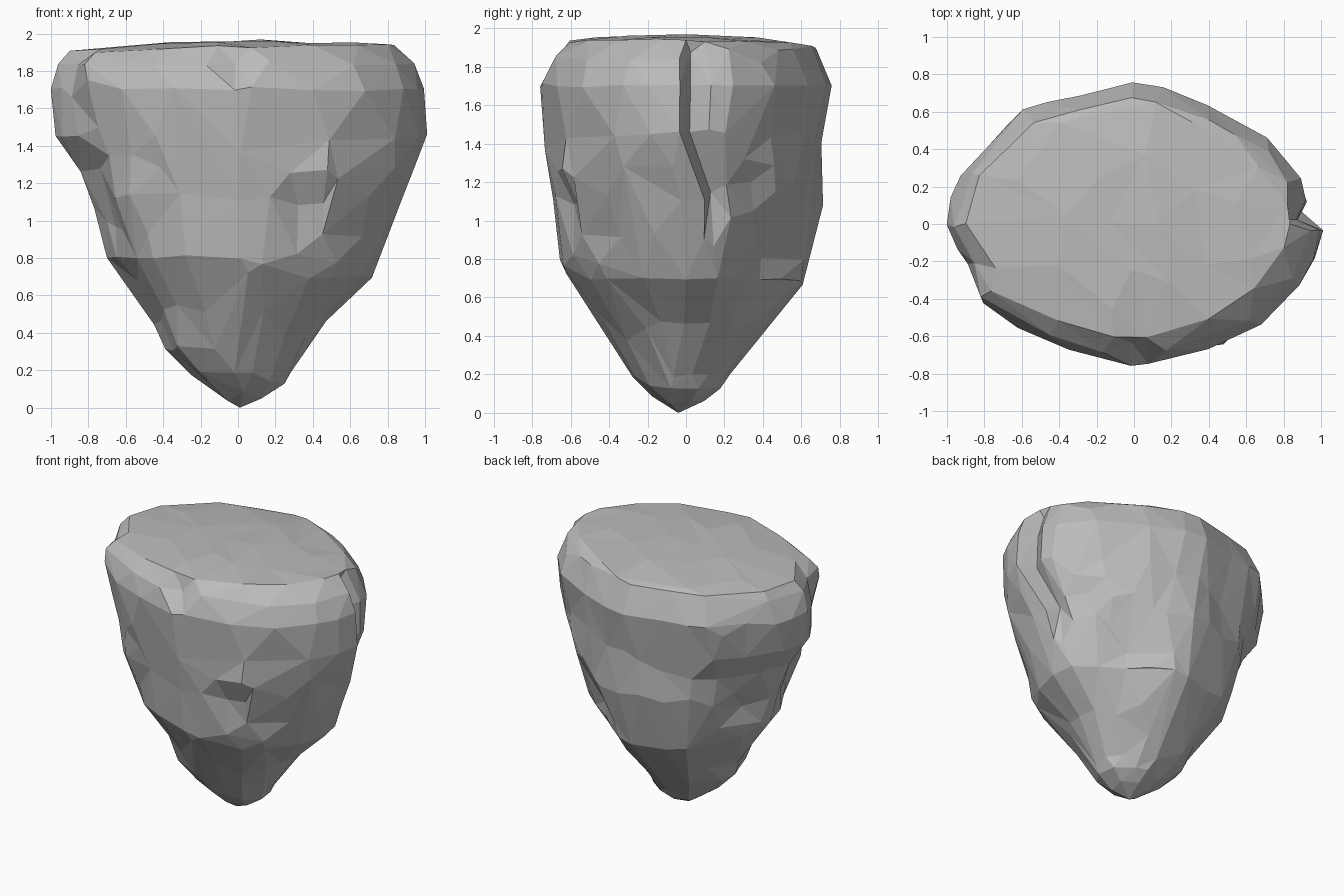
import bpy
import bmesh
from math import sin, cos, pi, hypot
from mathutils import Vector, noise

cube = bpy.data.objects.get("Cube")
if cube:
    bpy.data.objects.remove(cube, do_unlink=True)

COLUMNS = 80
ROWS = 30
RIM = 1.9
TARGET_FACES = 440

# Boulder cross-sections: height, min x, max x, min y, max y
SECTIONS = [
    (0.0, -0.01, 0.03, -0.06, -0.02),
    (0.1, -0.16, 0.24, -0.19, 0.16),
    (0.18, -0.25, 0.28, -0.28, 0.21),
    (0.3, -0.38, 0.36, -0.35, 0.31),
    (0.45, -0.45, 0.46, -0.44, 0.44),
    (0.7, -0.62, 0.72, -0.6, 0.62),
    (0.8, -0.69, 0.75, -0.65, 0.64),
    (1.1, -0.79, 0.88, -0.7, 0.71),
    (1.28, -0.84, 0.95, -0.72, 0.7),
    (1.45, -0.98, 1.0, -0.73, 0.7),
    (1.7, -1.0, 1.0, -0.76, 0.76),
    (1.83, -0.96, 0.95, -0.72, 0.71),
    (RIM, -0.9, 0.88, -0.65, 0.67),
]

# Plan shape: reach relative to an ellipse, at even steps around from +x
PLAN = [1, 0.98, 0.93, 0.91, 0.95, 1, 0.96, 1, 0.955, 0.985,
        1, 0.93, 0.975, 0.94, 0.95, 1, 0.962, 0.97, 0.96, 0.985]

# Dents (negative) and bumps (positive): centre, radius, depth
FEATURES = [
    ((-0.02, -0.7, 1.84), 0.14, -0.1),
    ((0.36, -0.64, 1.07), 0.18, -0.06),
    ((0.45, -0.6, 1.29), 0.15, 0.03),
    ((0.6, -0.45, 0.76), 0.2, 0.03),
    ((-0.68, 0.25, 0.98), 0.2, -0.07),
    ((-0.62, -0.2, 0.8), 0.16, 0.04),
    ((-0.62, 0.45, 1.75), 0.16, -0.04),
    ((0.76, 0.38, 1.15), 0.18, -0.04),
    ((0.5, 0.42, 0.78), 0.4, -0.09),
    ((-0.6, -0.5, 1.15), 0.25, 0.06),
    ((-0.78, -0.45, 1.53), 0.25, -0.05),
    ((-0.3, -0.28, 0.4), 0.2, 0.03),
    ((-0.82, -0.35, 1.87), 0.2, 0.04),
]


def section(z):
    """Blend the two cross-sections around a height."""
    for low, high in zip(SECTIONS, SECTIONS[1:]):
        if z <= high[0]:
            t = (z - low[0]) / (high[0] - low[0])
            return [a + (b - a) * t for a, b in zip(low[1:], high[1:])]
    return SECTIONS[-1][1:]


def plan_reach(angle):
    """Blend the plan shape between its steps."""
    step = angle / (2 * pi) * len(PLAN)
    i = int(step)
    a, b = PLAN[i % len(PLAN)], PLAN[(i + 1) % len(PLAN)]
    return a + (b - a) * (step - i)


def clamp(value):
    return max(0.0, min(1.0, value))


def crack_line(z):
    """Depth position of the crack's front edge, leaning forward as it rises."""
    return 0.1 - 0.13 * clamp((z - 1.1) / 0.4)


def outline_point(z, angle, scale=1.0):
    # Columns on the +x side follow the crack
    angle += crack_line(z) / 0.71 * max(0.0, cos(angle)) ** 4
    x0, x1, y0, y1 = section(z)
    reach = plan_reach(angle) * scale / 2
    return Vector(((x0 + x1) / 2 + (x1 - x0) * cos(angle) * reach,
                   (y0 + y1) / 2 + (y1 - y0) * sin(angle) * reach, z))


def fissure(p):
    """Stepped vertical crack on the +x side."""
    s = p.y - crack_line(p.z)
    if p.x < 0.3 or s < 0.03:
        return 0.0
    depth = 0.09 * clamp(1 - s / 0.45) + 0.07 * clamp(1 - s / 0.16)
    return -depth * clamp((p.z - 0.85) / 0.35) * clamp((1.98 - p.z) / 0.15)


def weather(p):
    """Push a side point in or out along its horizontal direction."""
    reach = hypot(p.x, p.y) or 1.0
    push = fissure(p)
    for centre, radius, depth in FEATURES:
        push += depth * max(0.0, 1 - (p - Vector(centre)).length / radius)
    push += 0.018 * noise.noise(p * 3.1) * clamp(p.z / 0.6)
    return p + Vector((p.x, p.y, 0)) * (push / reach)


# Stack of rings: the sides first, then the gently domed, tilted crown
bm = bmesh.new()
angles = [2 * pi * i / COLUMNS for i in range(COLUMNS)]
rings = []
for row in range(1, ROWS + 1):
    z = RIM * row / ROWS
    rings.append([bm.verts.new(weather(outline_point(z, a))) for a in angles])
for scale in (0.94, 0.8, 0.65, 0.5, 0.35, 0.18):
    ring = []
    for a in angles:
        p = outline_point(RIM, a, scale)
        p.z = 1.96 - 0.04 * scale ** 2 + 0.012 * p.x - 0.015 * p.y
        p.z += 0.014 * noise.noise(Vector((p.x, p.y, 0)) * 4)
        ring.append(bm.verts.new(p))
    rings.append(ring)
tip = bm.verts.new((0.01, -0.04, 0))
crown = bm.verts.new((0, 0, 1.96))

for i in range(COLUMNS):
    j = (i + 1) % COLUMNS
    for low, high in zip(rings, rings[1:]):
        bm.faces.new((low[i], low[j], high[j], high[i]))
    bm.faces.new((tip, rings[0][j], rings[0][i]))
    bm.faces.new((crown, rings[-1][i], rings[-1][j]))

bmesh.ops.triangulate(bm, faces=bm.faces[:])
bmesh.ops.recalc_face_normals(bm, faces=bm.faces[:])
face_count = len(bm.faces)

mesh = bpy.data.meshes.new("boulder")
bm.to_mesh(mesh)
bm.free()
boulder = bpy.data.objects.new("boulder", mesh)
bpy.context.collection.objects.link(boulder)

# Reduce to large irregular flat facets
facets = boulder.modifiers.new("facets", "DECIMATE")
facets.ratio = TARGET_FACES / face_count

stone = bpy.data.materials.new("grey stone")
stone.use_nodes = True
grey = (0.5, 0.5, 0.5, 1)
stone.diffuse_color = grey
shader = next(n for n in stone.node_tree.nodes if n.type == "BSDF_PRINCIPLED")
shader.inputs["Base Color"].default_value = grey
shader.inputs["Roughness"].default_value = 0.9
mesh.materials.append(stone)
